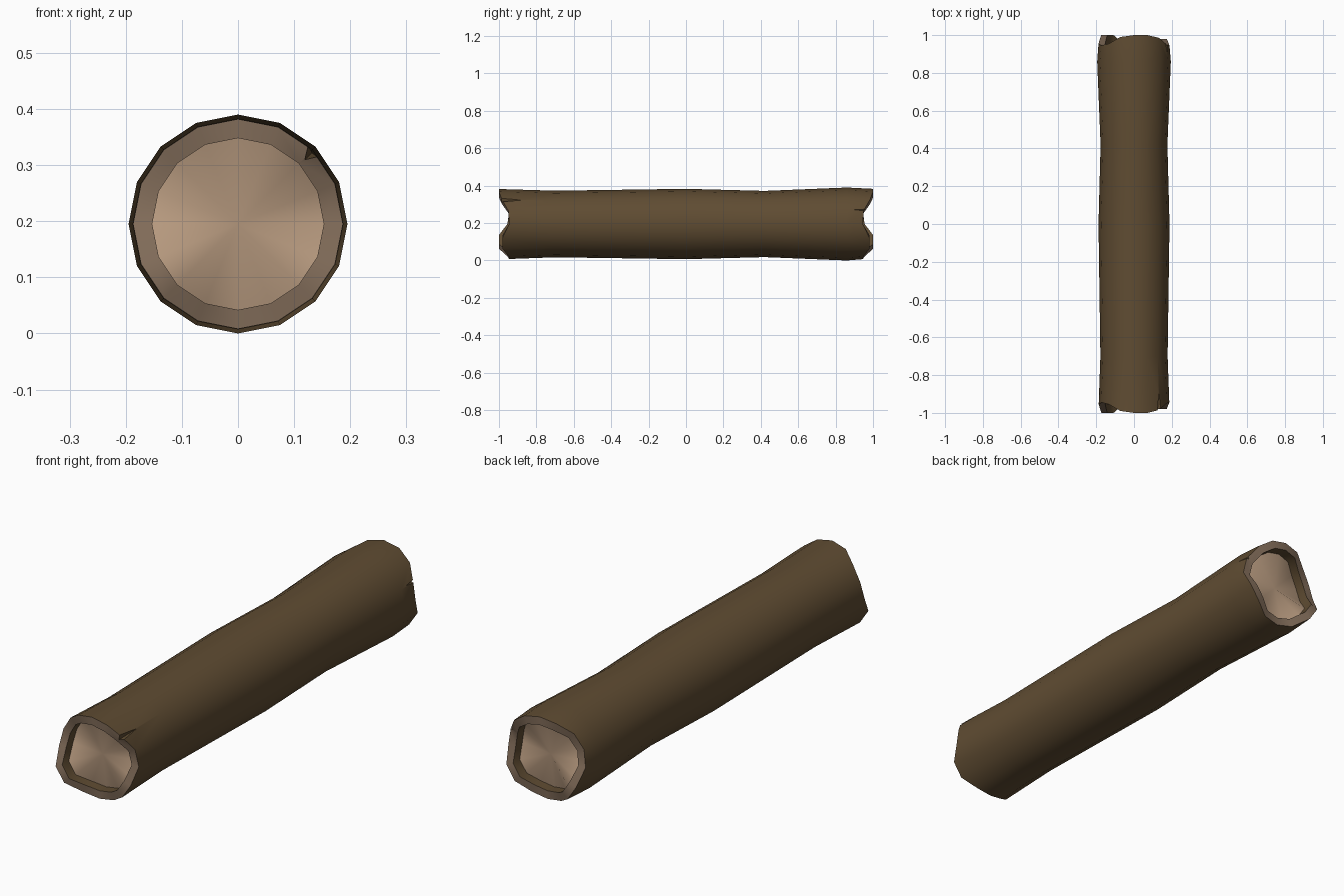
import bpy, bmesh, math

if "Cube" in bpy.data.objects:
    bpy.data.objects.remove(bpy.data.objects["Cube"])

SIDES = 16
CZ = 0.195


def mat(name, rgb):
    m = bpy.data.materials.new(name)
    m.diffuse_color = (*rgb, 1)
    m.use_nodes = True
    m.node_tree.nodes["Principled BSDF"].inputs["Base Color"].default_value = m.diffuse_color
    return m


def pt(r, k, y):
    # k counts sixteenths of a turn clockwise from the top, seen from the front
    a = 2 * math.pi * k / SIDES
    return (r * math.sin(a), y, CZ + r * math.cos(a))


# Jagged reach of the broken ends, one value per side
REACH = [1, 1, .985, .95, .945, .98, .98, .95,
         .945, .955, 1, 1, .955, .945, .955, .99]
# Bark swelling along the length: (y, radius)
BODY = [(-.7, .178), (0, .188), (.42, .177), (.86, .195)]

bm = bmesh.new()


def ring(r, ys):
    return [bm.verts.new(pt(r, k, ys[k])) for k in range(SIDES)]


def bridge(a, b, m):
    for k in range(SIDES):
        j = (k + 1) % SIDES
        bm.faces.new((a[k], a[j], b[j], b[k])).material_index = m


# Bark skin
front = ring(.187, [-y for y in REACH])
back = ring(.188, REACH)
rings = [front] + [ring(r, [y] * SIDES) for y, r in BODY] + [back]
for a, b in zip(rings, rings[1:]):
    bridge(a, b, 0)

# Rim, inner wall and recessed wood core at each end
for s, outer in ((-1, front), (1, back)):
    lip = ring(.153, [s * y for y in REACH])
    floor = ring(.153, [s * (y - .045) for y in REACH])
    bridge(outer, lip, 1)
    bridge(lip, floor, 0)
    centre = bm.verts.new((0, s * .925, CZ))
    for k in range(SIDES):
        bm.faces.new((floor[k], floor[(k + 1) % SIDES], centre)).material_index = 2

bmesh.ops.recalc_face_normals(bm, faces=bm.faces)
me = bpy.data.meshes.new("log")
bm.to_mesh(me)
bm.free()
log = bpy.data.objects.new("log", me)
bpy.context.collection.objects.link(log)
for m in (mat("bark", (.115, .072, .032)), mat("rim_wood", (.22, .15, .10)),
          mat("core_wood", (.47, .32, .21))):
    me.materials.append(m)


# Wedge-shaped splits in the ends
def crack(k, s, tip, half, depth):
    b = bmesh.new()
    v = [b.verts.new(p) for p in (pt(.22, k - half, s * 1.04), pt(.22, k + half, s * 1.04),
                                  pt(depth, k, s * 1.04), pt(.2, k, s * tip))]
    for f in ((0, 1, 2), (0, 1, 3), (1, 2, 3), (2, 0, 3)):
        b.faces.new([v[i] for i in f])
    bmesh.ops.recalc_face_normals(b, faces=b.faces)
    cm = bpy.data.meshes.new("crack_cutter")
    b.to_mesh(cm)
    b.free()
    cm.materials.append(me.materials[0])
    c = bpy.data.objects.new("crack_cutter", cm)
    bpy.context.collection.objects.link(c)
    c.hide_render = True
    mod = log.modifiers.new("crack", 'BOOLEAN')
    mod.operation = 'DIFFERENCE'
    mod.solver = 'EXACT'
    mod.object = c
    bpy.context.view_layer.objects.active = log
    bpy.ops.object.modifier_apply(modifier=mod.name)
    bpy.data.objects.remove(c)


log.select_set(True)
crack(2.05, -1, .79, .45, .155)
crack(2.95, 1, .86, .4, .158)
bpy.ops.object.shade_smooth_by_angle(angle=math.radians(40))
